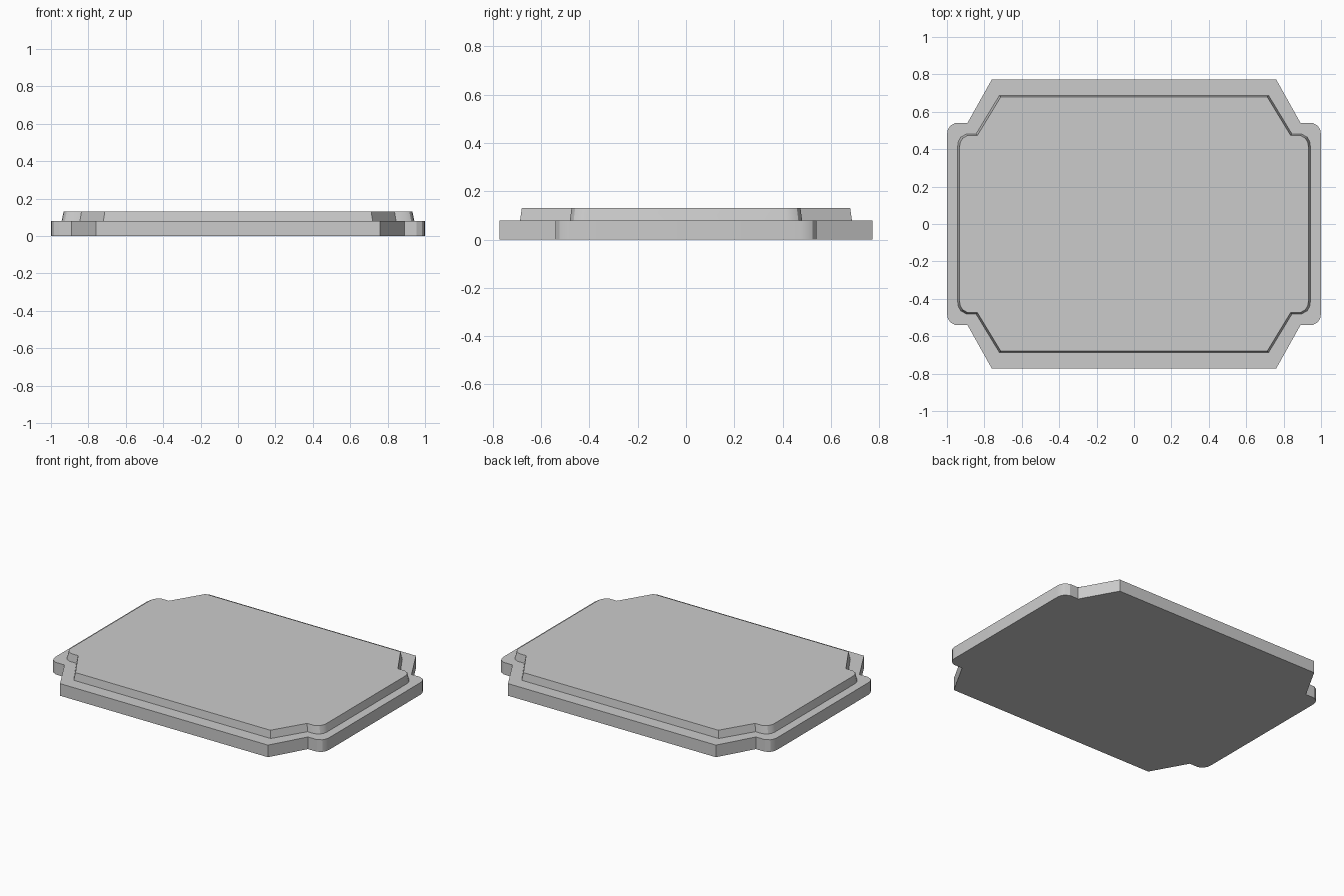
import bpy, bmesh

if "Cube" in bpy.data.objects:
    bpy.data.objects.remove(bpy.data.objects["Cube"])


def outline(quarter):
    """Mirror a quarter outline (back edge to right edge) into a closed loop."""
    right = quarter + [(x, -y) for x, y in reversed(quarter)]
    return right + [(-x, y) for x, y in reversed(right)]


# Quarter outlines: straight back edge, slanted shoulder, rounded side lug
base = outline([(0.76, 0.773), (0.89, 0.541), (0.955, 0.541),
                (0.984, 0.524), (0.996, 0.502), (1.0, 0.475)])
panel_foot = outline([(0.72, 0.687), (0.845, 0.481), (0.895, 0.481),
                      (0.926, 0.465), (0.939, 0.442), (0.943, 0.415)])
panel_top = outline([(0.712, 0.68), (0.837, 0.474), (0.888, 0.474),
                     (0.916, 0.459), (0.929, 0.436), (0.933, 0.41)])

# Stepped plate: vertical base wall, flat ledge, slightly tapered raised panel
levels = [(base, 0.0), (base, 0.08), (panel_foot, 0.08), (panel_top, 0.13)]
bm = bmesh.new()
rings = [[bm.verts.new((x, y, z)) for x, y in loop] for loop, z in levels]
for low, high in zip(rings, rings[1:]):
    for i in range(len(low)):
        j = (i + 1) % len(low)
        bm.faces.new((low[i], low[j], high[j], high[i]))

# Flat underside and top
bm.faces.new(rings[0])
bm.faces.new(rings[-1])
bmesh.ops.recalc_face_normals(bm, faces=bm.faces)

mesh = bpy.data.meshes.new("stepped_plate")
bm.to_mesh(mesh)
bm.free()
plate = bpy.data.objects.new("stepped_plate", mesh)
bpy.context.collection.objects.link(plate)

# Smooth only the rounded lug corners
bpy.context.view_layer.objects.active = plate
plate.select_set(True)
bpy.ops.object.shade_smooth_by_angle(angle=0.52)
